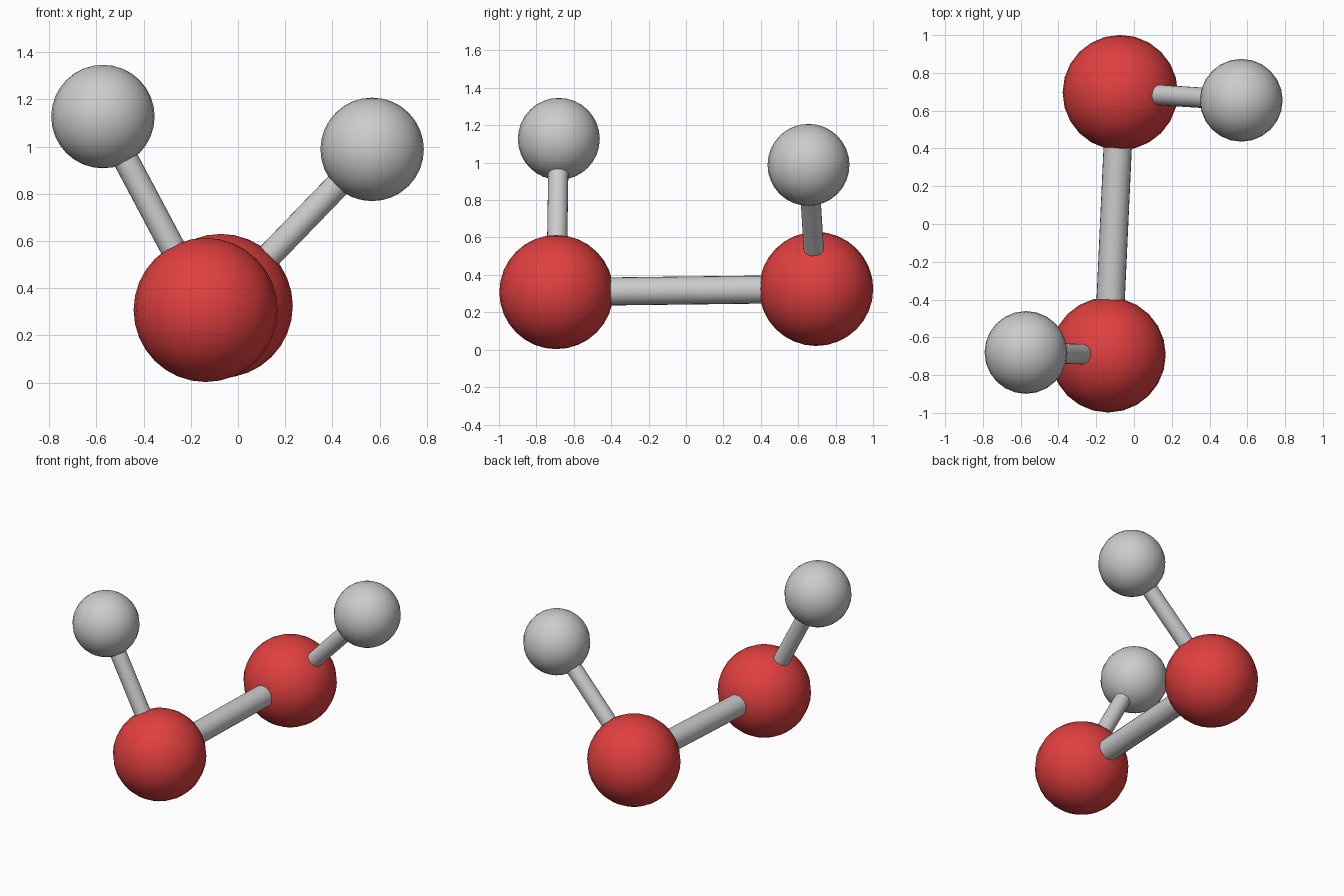
import bpy
from mathutils import Vector

if "Cube" in bpy.data.objects:
    bpy.data.objects.remove(bpy.data.objects["Cube"])


def material(name, color):
    m = bpy.data.materials.new(name)
    m.diffuse_color = color
    m.use_nodes = True
    m.node_tree.nodes["Principled BSDF"].inputs["Base Color"].default_value = m.diffuse_color
    return m


red = material("red", (0.75, 0.05, 0.05, 1))


def ball(name, center, radius, mat=None):
    bpy.ops.mesh.primitive_uv_sphere_add(segments=24, ring_count=16, radius=radius, location=center)
    ob = bpy.context.object
    ob.name = name
    bpy.ops.object.shade_smooth()
    if mat:
        ob.data.materials.append(mat)


def rod(name, a, b, radius):
    a, b = Vector(a), Vector(b)
    d = b - a
    bpy.ops.mesh.primitive_cylinder_add(vertices=24, radius=radius, depth=d.length, location=(a + b) / 2)
    ob = bpy.context.object
    ob.name = name
    ob.rotation_euler = d.to_track_quat('Z', 'Y').to_euler()
    bpy.ops.object.shade_smooth_by_angle()


big_front = (-0.137, -0.693, 0.308)
big_back = (-0.073, 0.696, 0.325)
small_front = (-0.572, -0.680, 1.127)
small_back = (0.568, 0.655, 0.988)

# large red atoms
ball("large_atom_front", big_front, 0.305, red)
ball("large_atom_back", big_back, 0.305, red)

# small grey atoms
ball("small_atom_front", small_front, 0.219)
ball("small_atom_back", small_back, 0.219)

# connecting rods, running centre to centre
rod("main_bond", big_front, big_back, 0.075)
rod("small_bond_front", big_front, small_front, 0.054)
rod("small_bond_back", big_back, small_back, 0.054)
